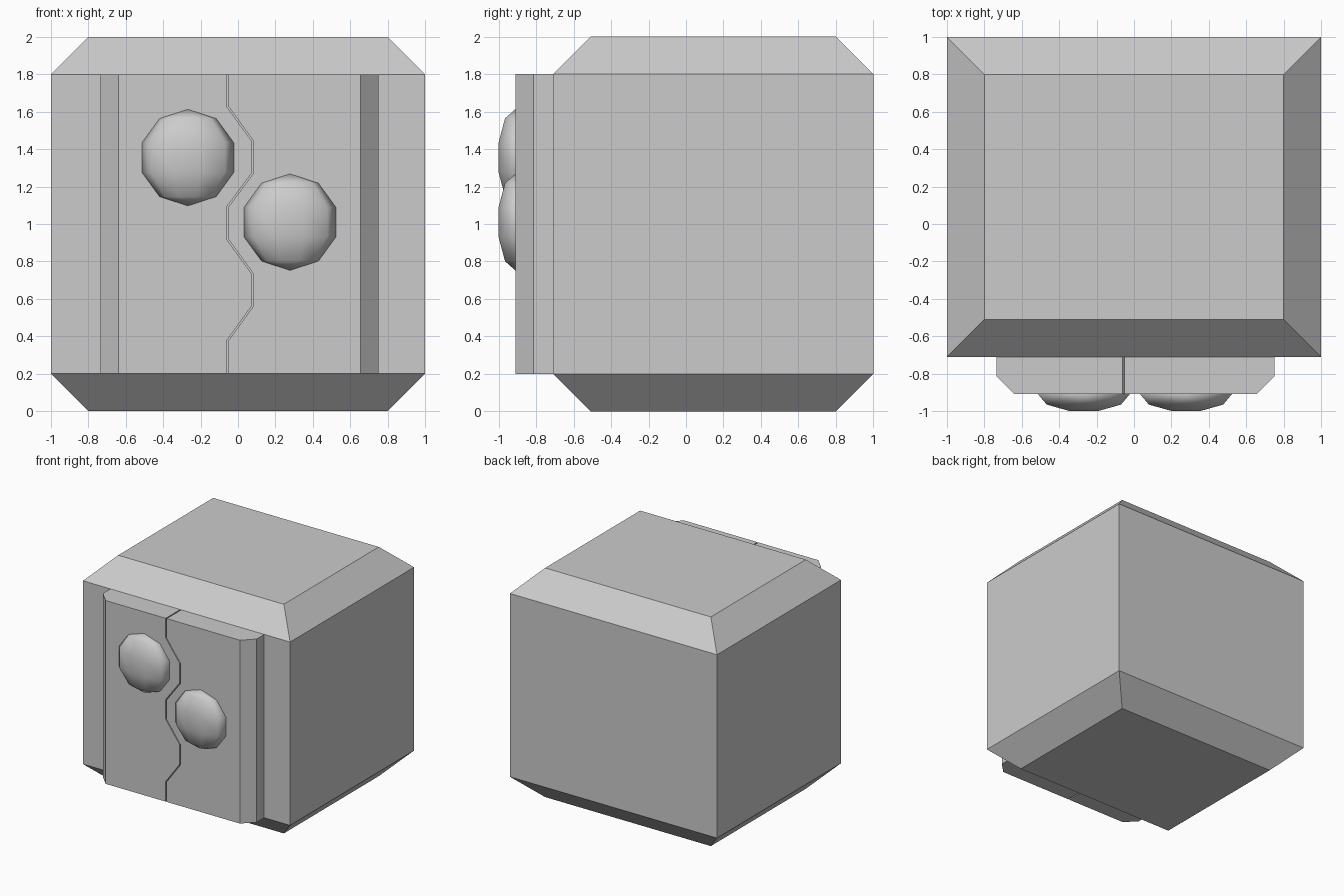
import bpy, bmesh, math
from mathutils import Matrix

if "Cube" in bpy.data.objects:
    bpy.data.objects.remove(bpy.data.objects["Cube"])

FACE_Y, PANEL_Y = -0.71, -0.91


def finish(bm, name):
    bmesh.ops.recalc_face_normals(bm, faces=bm.faces)
    mesh = bpy.data.meshes.new(name)
    bm.to_mesh(mesh)
    bm.free()
    obj = bpy.data.objects.new(name, mesh)
    bpy.context.collection.objects.link(obj)
    return obj


# Body: stacked rectangles, tapered at top and bottom
bm = bmesh.new()
rings = []
for z, inset in ((0, 0.2), (0.2, 0), (1.8, 0), (2, 0.2)):
    x, y0, y1 = 1 - inset, FACE_Y + inset, 1 - inset
    rings.append([bm.verts.new((px, py, z)) for px, py in
                  ((-x, y0), (x, y0), (x, y1), (-x, y1))])
for a, b in zip(rings, rings[1:]):
    for i in range(4):
        j = (i + 1) % 4
        bm.faces.new((a[i], a[j], b[j], b[i]))
bm.faces.new(rings[0])
bm.faces.new(rings[-1])
finish(bm, "body")

# Door panels: interlocking wavy seam, chamfered outer edge
L, R = -0.057, 0.077
seam = [(L, 0.2), (L, 0.375), (R, 0.56), (R, 0.735), (L, 0.92),
        (L, 1.09), (R, 1.27), (R, 1.445), (L, 1.63), (L, 1.8)]


def door(name, outer_x, gap):
    outline = [(x + gap, z) for x, z in seam] + [(outer_x, 1.8), (outer_x, 0.2)]
    bm = bmesh.new()
    face = bm.faces.new([bm.verts.new((x, FACE_Y, z)) for x, z in outline])
    ext = bmesh.ops.extrude_face_region(bm, geom=[face], use_keep_orig=True)
    front = [g for g in ext["geom"] if isinstance(g, bmesh.types.BMVert)]
    bmesh.ops.translate(bm, verts=front, vec=(0, PANEL_Y - FACE_Y, 0))
    edge = [e for e in bm.edges if all(
        abs(v.co.x - outer_x) < 1e-4 and abs(v.co.y - PANEL_Y) < 1e-4 for v in e.verts)]
    bmesh.ops.bevel(bm, geom=edge, offset=0.095, segments=1, affect='EDGES')
    finish(bm, name)


door("left_door", -0.735, -0.005)
door("right_door", 0.75, 0.005)


# Knobs: flattened low-poly spheres half sunk in the doors
def knob(name, x, z):
    bm = bmesh.new()
    bmesh.ops.create_uvsphere(
        bm, u_segments=10, v_segments=5, radius=1,
        matrix=Matrix.Translation((x, PANEL_Y, z))
        @ Matrix.Diagonal((0.258, 0.0995, 0.258, 1))
        @ Matrix.Rotation(math.pi / 2, 4, 'Z'))
    for f in bm.faces:
        f.smooth = True
    finish(bm, name)


knob("left_knob", -0.268, 1.355)
knob("right_knob", 0.278, 1.01)
